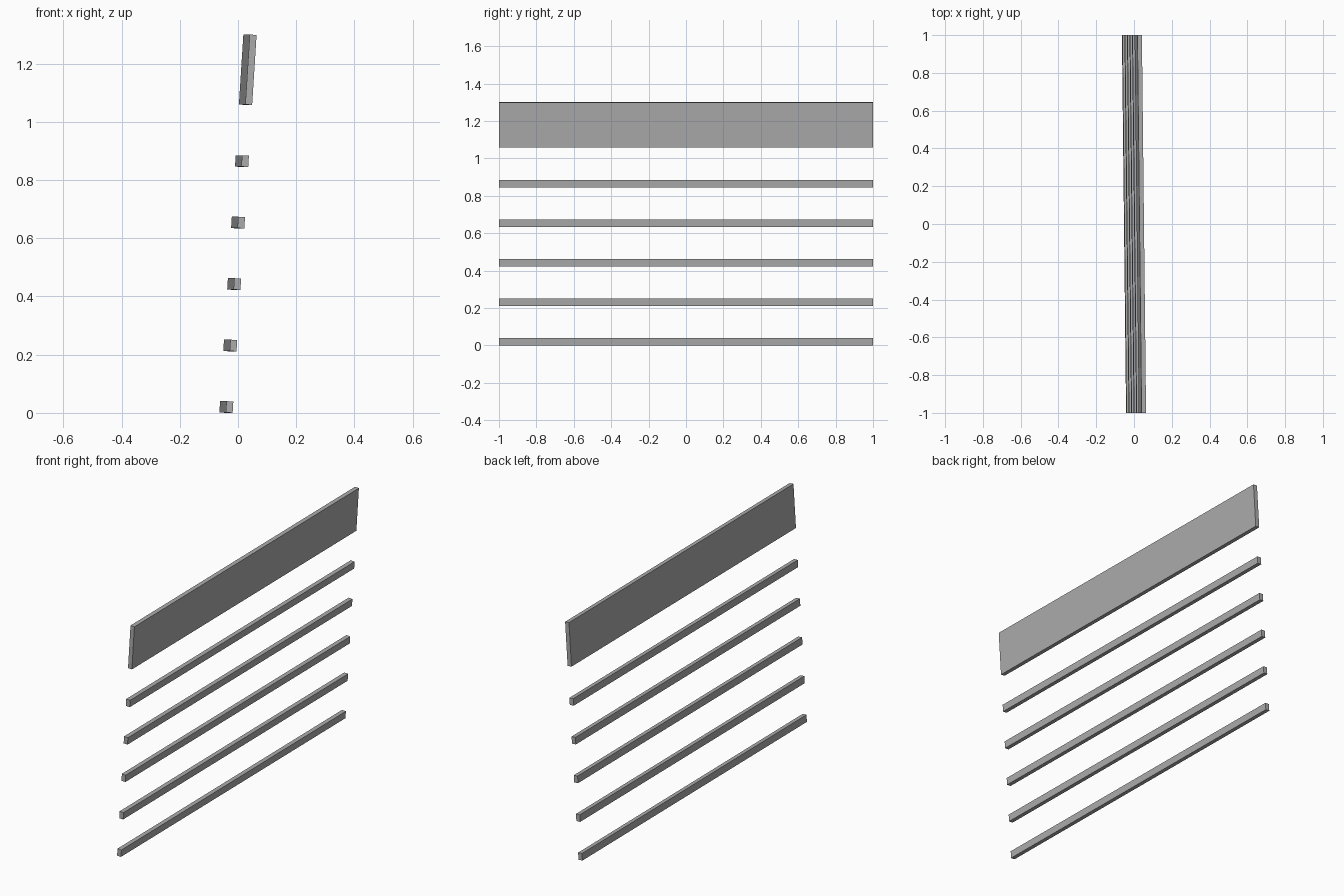
import bpy
from mathutils import Matrix

if "Cube" in bpy.data.objects:
    bpy.data.objects.remove(bpy.data.objects["Cube"])

TILT = 0.0634    # lean towards +x
YAW = 0.011      # slight turn around z
THICK = 0.0235
ROT = Matrix.Rotation(YAW, 4, 'Z') @ Matrix.Rotation(TILT, 4, 'Y')

# dark grey paint
paint = bpy.data.materials.new("dark_grey")
paint.diffuse_color = (0.41, 0.41, 0.41, 1)
paint.use_nodes = True
paint.node_tree.nodes["Principled BSDF"].inputs["Base Color"].default_value = paint.diffuse_color


def plank(name, z, height):
    """Long flat-faced plank lying in the leaning fence plane."""
    bpy.ops.mesh.primitive_cube_add(size=1)
    ob = bpy.context.object
    ob.name = name
    x = TILT * (z - 0.651)
    ob.data.transform(Matrix.Translation((x, 0, z)) @ ROT
                      @ Matrix.Diagonal((THICK, 2.0, height, 1)))
    ob.data.materials.append(paint)
    return ob


# five thin rails
for i in range(5):
    plank(f"rail_{i + 1}", 0.0202 + 0.2112 * i, 0.039)

# wide top board
plank("top_board", 1.179, 0.241)
